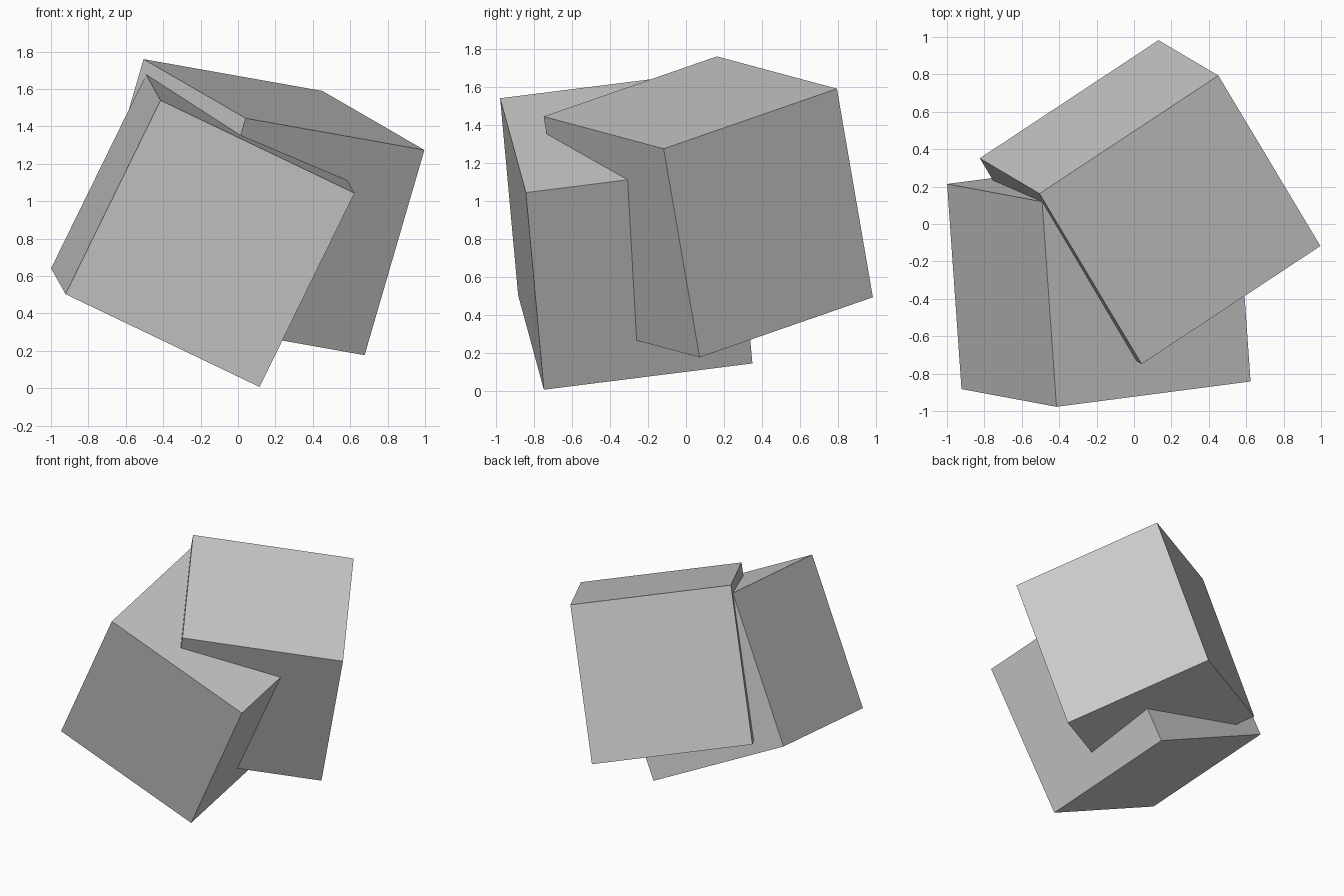
import bpy
from mathutils import Matrix, Vector

old = bpy.data.objects.get("Cube")
if old:
    bpy.data.objects.remove(old, do_unlink=True)

# One plain grey for both blocks
grey = bpy.data.materials.new("light_grey")
grey.use_nodes = True
colour = (0.6, 0.6, 0.6, 1)
grey.diffuse_color = colour
grey.node_tree.nodes["Principled BSDF"].inputs["Base Color"].default_value = colour

SIZE = Vector((1.158, 1.108, 1.158))


def tilted_block(name, centre, across, up):
    """Add a block whose local x follows across and local z follows up."""
    x = Vector(across).normalized()
    y = Vector(up).cross(x).normalized()
    z = x.cross(y)
    turn = Matrix((x, y, z)).transposed()
    bpy.ops.mesh.primitive_cube_add(size=1)
    block = bpy.context.object
    block.name = name
    block.data.materials.append(grey)
    block.matrix_world = Matrix.LocRotScale(Vector(centre), turn.to_quaternion(), SIZE)
    return block


# Two identical blocks, tumbled into each other
tilted_block("front_block", (-0.188, -0.314, 0.842), (1.035, 0.135, -0.495), (0.51, -0.095, 1.04))
tilted_block("back_block", (0.086, 0.117, 0.968), (0.957, 0.632, -0.17), (0.32, -0.188, 1.095))
